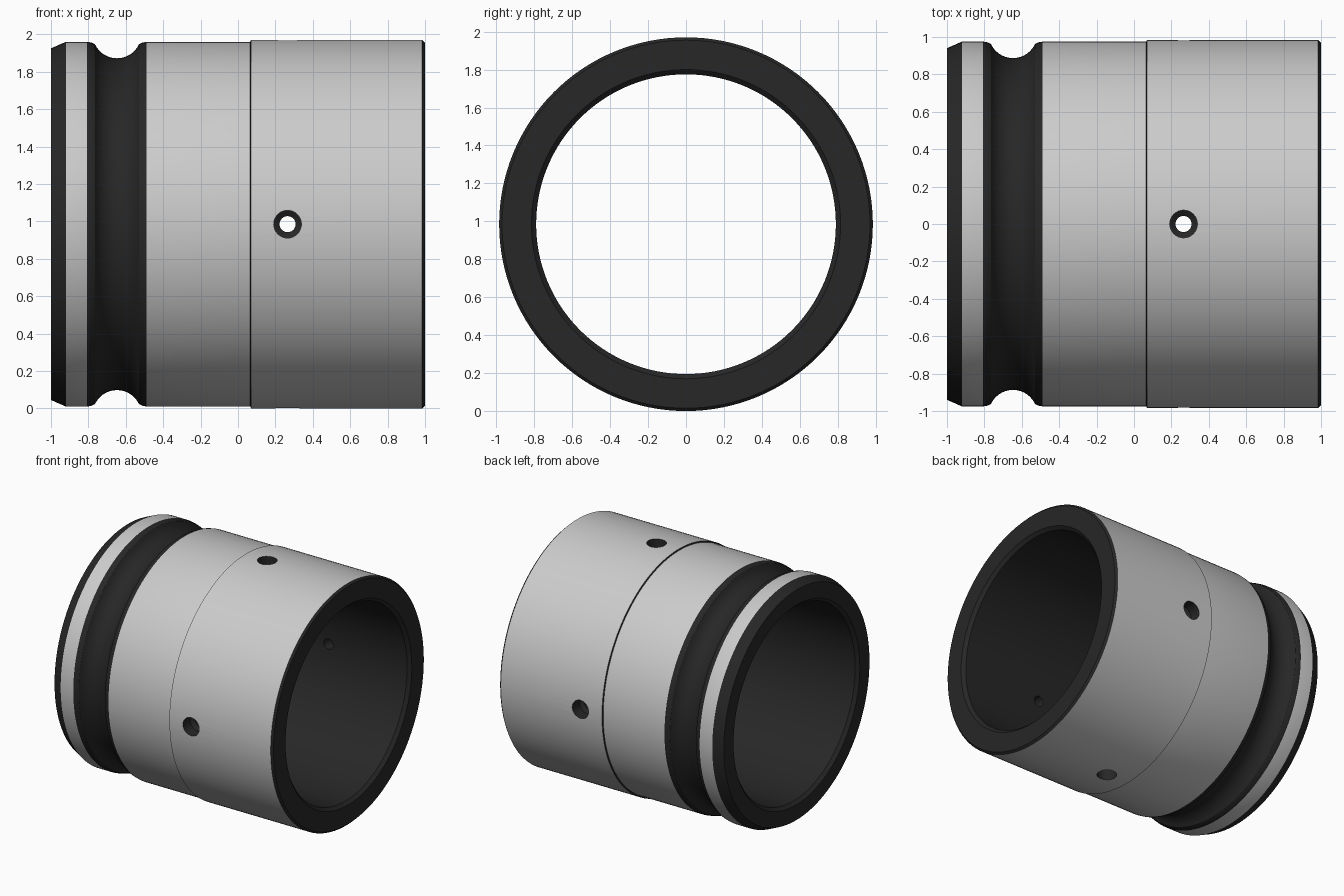
import bpy, bmesh, math
from mathutils import Matrix, Vector

if "Cube" in bpy.data.objects:
    bpy.data.objects.remove(bpy.data.objects["Cube"])

CZ = 0.985          # height of the bushing axis
SEG = 128
GROOVE_X, GROOVE_HALF = -0.647, 0.159
HOLE_X = 0.265


def revolve(name, profile, seg, matrix):
    """Spin a closed (axial, radius) loop about local x; radius 0 closes on the axis."""
    bm = bmesh.new()
    rings = []
    for x, r in profile:
        if r == 0:
            rings.append([bm.verts.new((x, 0, 0))] * seg)
        else:
            rings.append([bm.verts.new((x, r * math.cos(a), r * math.sin(a)))
                          for a in (2 * math.pi * i / seg for i in range(seg))])
    n = len(rings)
    for k in range(n):
        a, b = rings[k], rings[(k + 1) % n]
        if a[0] is a[1] and b[0] is b[1]:
            continue
        for i in range(seg):
            j = (i + 1) % seg
            bm.faces.new(list(dict.fromkeys((a[i], a[j], b[j], b[i]))))
    bmesh.ops.recalc_face_normals(bm, faces=bm.faces)
    me = bpy.data.meshes.new(name)
    bm.to_mesh(me)
    bm.free()
    ob = bpy.data.objects.new(name, me)
    bpy.context.collection.objects.link(ob)
    ob.matrix_world = matrix
    return ob


def material(name, v):
    m = bpy.data.materials.new(name)
    m.diffuse_color = (v, v, v, 1)
    m.use_nodes = True
    m.node_tree.nodes["Principled BSDF"].inputs["Base Color"].default_value = m.diffuse_color
    return m


# Round seal groove with softened lips
groove = [(GROOVE_X - GROOVE_HALF, 0.975), (GROOVE_X - 0.136, 0.971)]
for i in range(15):
    a = math.radians(-65 + 130 * i / 14)
    groove.append((GROOVE_X + 0.13 * math.sin(a), 1.017 - 0.13 * math.cos(a)))
groove += [(GROOVE_X + 0.136, 0.971), (GROOVE_X + GROOVE_HALF, 0.975)]

# Bushing sleeve
profile = [(-1, 0.815), (-1, 0.94), (-0.92, 0.975)] + groove + [
    (0.065, 0.975), (0.07, 0.985), (0.985, 0.985), (1, 0.97),
    (1, 0.815), (0.975, 0.79), (-0.975, 0.79)]
body = revolve("bushing_sleeve", profile, SEG, Matrix.Translation((0, 0, CZ)))

# Four counterbored radial holes
cutter_profile = [(0.6, 0), (0.6, 0.043), (0.87, 0.043), (0.89, 0.074), (1.1, 0.074), (1.1, 0)]
cutters = []
for k in range(4):
    d = Vector((0, math.cos(k * math.pi / 2), math.sin(k * math.pi / 2)))
    rot = d.to_track_quat('X', 'Z' if k % 2 == 0 else 'Y').to_matrix().to_4x4()
    c = revolve("hole_cutter", cutter_profile, 32,
                Matrix.Translation((HOLE_X, 0, CZ)) @ rot)
    c.hide_render = True
    cutters.append(c)
    mod = body.modifiers.new("radial_hole", 'BOOLEAN')
    mod.operation, mod.solver, mod.object = 'DIFFERENCE', 'EXACT', c

bpy.context.view_layer.update()
deps = bpy.context.evaluated_depsgraph_get()
mesh = bpy.data.meshes.new_from_object(body.evaluated_get(deps))
body.modifiers.clear()
body.data = mesh
for c in cutters:
    bpy.data.objects.remove(c)

# Bright outer running surfaces, dark everywhere else
mesh.materials.clear()
mesh.materials.append(material("bright_steel", 0.6))
mesh.materials.append(material("dark_steel", 0.02))
for p in mesh.polygons:
    c, n = p.center, p.normal
    r = math.hypot(c.y, c.z)
    radial = (c.y * n.y + c.z * n.z) / r
    in_groove = abs(c.x - GROOVE_X) < GROOVE_HALF
    p.material_index = 0 if r > 0.968 and radial > 0.95 and not in_groove else 1

bpy.ops.object.select_all(action='DESELECT')
body.select_set(True)
bpy.context.view_layer.objects.active = body
bpy.ops.object.shade_smooth_by_angle(angle=math.radians(20))
